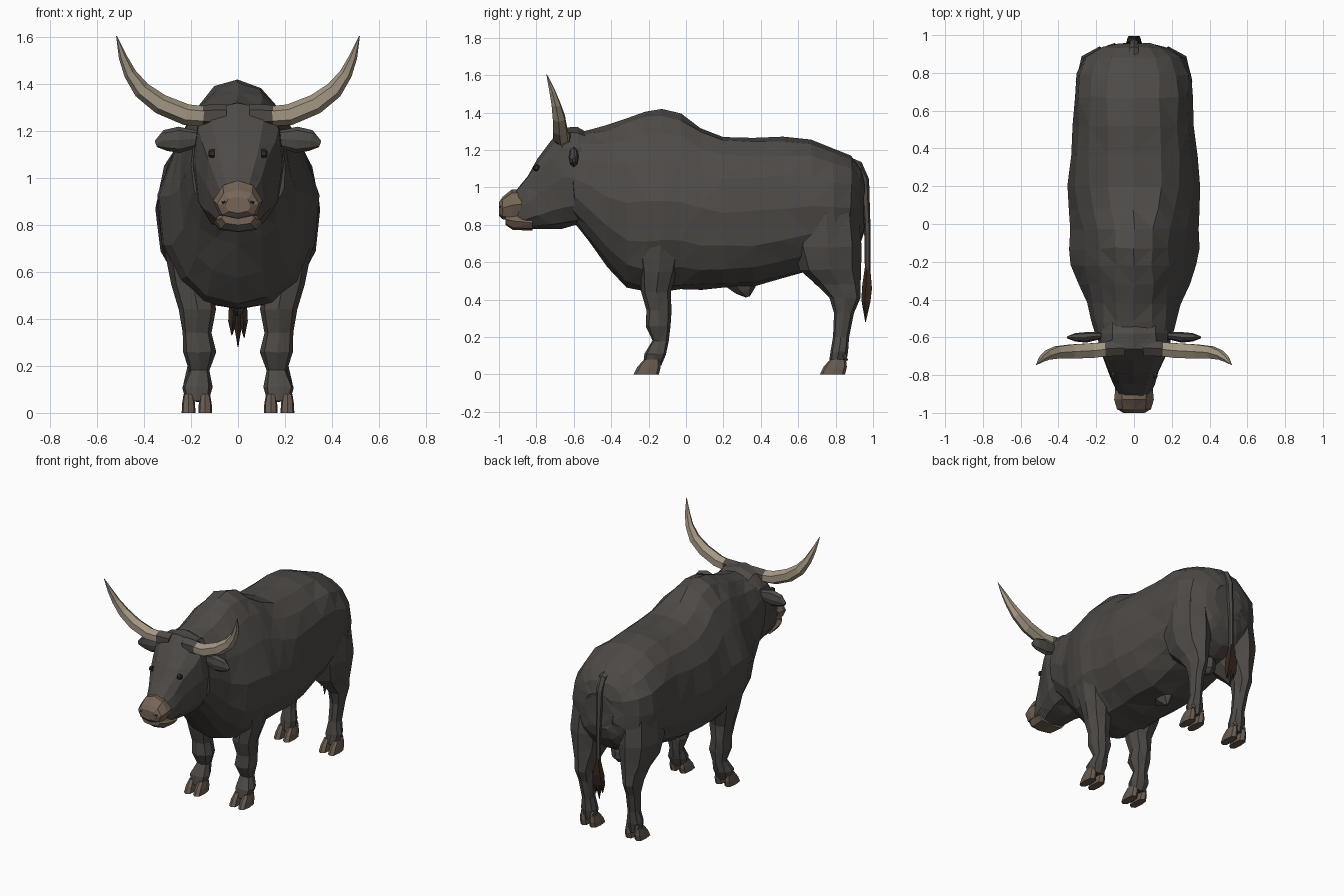
import bpy
import bmesh
import random
from math import cos, sin, tau, copysign
from mathutils import Vector

random.seed(4)
if "Cube" in bpy.data.objects:
    bpy.data.objects.remove(bpy.data.objects["Cube"], do_unlink=True)


def material(name, red, green, blue):
    mat = bpy.data.materials.new(name)
    mat.use_nodes = True
    colour = (red, green, blue, 1)
    mat.diffuse_color = colour
    shader = mat.node_tree.nodes["Principled BSDF"]
    shader.inputs["Base Color"].default_value = colour
    shader.inputs["Roughness"].default_value = 0.9
    return mat


hide = material("charcoal hide", .075, .068, .062)
horn = material("bone horn", .37, .31, .23)
skin = material("brown muzzle skin", .18, .13, .095)
hoof = material("brown hoof", .14, .105, .08)
hair = material("dark tail hair", .035, .02, .012)
dark = material("dark brown eye", .035, .025, .016)


def skin_rings(name, rings, mat, mirrored=False, jitter=0.0):
    """Join closed rings of points into a capped, flat-shaded solid."""
    bm = bmesh.new()
    loops = []
    for ring in rings:
        loops.append([bm.verts.new(p) for p in ring])
    for low, high in zip(loops, loops[1:]):
        for i in range(len(low)):
            k = i - 1
            bm.faces.new((low[k], low[i], high[i], high[k]))
    bm.faces.new(loops[0])
    bm.faces.new(loops[-1])
    if jitter:
        for v in bm.verts:
            v.co += Vector([random.uniform(-jitter, jitter) for axis in "xyz"])
    bmesh.ops.recalc_face_normals(bm, faces=bm.faces)
    bmesh.ops.triangulate(bm, faces=bm.faces)
    mesh = bpy.data.meshes.new(name)
    bm.to_mesh(mesh)
    bm.free()
    mesh.materials.append(mat)
    obj = bpy.data.objects.new(name, mesh)
    bpy.context.collection.objects.link(obj)
    if mirrored:
        obj.modifiers.new("Mirror", "MIRROR").use_mirror_merge = False
    return obj


def oval(sides, power):
    """Rounded-box outline as (across, up) pairs in the range -1 to 1."""
    for i in range(sides):
        a = tau * i / sides
        yield [copysign(abs(f) ** power, f) for f in (sin(a), cos(a))]


def trunk(name, stations, mat, sides=16, power=.85, jitter=0.0):
    """Loft along y; station = y, bottom, top, half width, widening of the top."""
    rings = []
    for y, low, high, width, widen in stations:
        mid, half = (low + high) / 2, (high - low) / 2
        rings.append([(width * s * (1 + widen * max(c, 0)), y, mid + half * c)
                      for s, c in oval(sides, power)])
    return skin_rings(name, rings, mat, jitter=jitter)


def limb(name, stations, mat, sides=8, power=.8, jitter=0.0):
    """Mirrored loft along z; station = z, y range, x range."""
    rings = []
    for z, back, front, inner, outer in stations:
        rings.append([((inner + outer + (outer - inner) * s) / 2,
                       (back + front + (front - back) * c) / 2, z)
                      for s, c in oval(sides, power)])
    return skin_rings(name, rings, mat, True, jitter)


def tube(name, path, across, mat, sides=6, mirrored=False, flat=1.0):
    """Loft along a path of x, y, z, radius; across is the side direction."""
    points = [Vector(p[:3]) for p in path]
    rings = []
    for i, p in enumerate(points):
        along = points[min(i + 1, len(points) - 1)] - points[max(i - 1, 0)]
        up = along.cross(across).normalized()
        r = path[i][3]
        rings.append([p + r * (s * flat * across + c * up)
                      for s, c in oval(sides, 1)])
    return skin_rings(name, rings, mat, mirrored)


X, Y = Vector((1, 0, 0)), Vector((0, 1, 0))

# Torso with neck, shoulder hump and rump
trunk("torso", [
    (-.60, .82, 1.29, .205, 0),
    (-.52, .72, 1.31, .225, -.05),
    (-.42, .58, 1.33, .245, -.12),
    (-.32, .47, 1.37, .295, -.25),
    (-.22, .44, 1.41, .335, -.36),
    (-.13, .44, 1.42, .345, -.4),
    (-.03, .45, 1.39, .34, -.34),
    (.08, .45, 1.32, .345, -.2),
    (.20, .46, 1.275, .35, -.1),
    (.36, .47, 1.27, .335, -.05),
    (.52, .51, 1.27, .32, -.05),
    (.67, .56, 1.25, .31, 0),
    (.79, .57, 1.21, .305, 0),
    (.88, .62, 1.165, .265, 0),
    (.935, .70, 1.10, .18, 0),
    (.955, .78, 1.02, .11, 0),
], hide, jitter=.006)

# Head
trunk("head", [
    (-.91, .79, .98, .08, 0),
    (-.85, .775, 1.06, .11, .05),
    (-.79, .775, 1.16, .13, .15),
    (-.72, .775, 1.25, .16, .15),
    (-.66, .78, 1.32, .185, .05),
    (-.58, .80, 1.32, .195, 0),
    (-.50, .86, 1.28, .185, 0),
], hide, sides=12, power=.75, jitter=.004)

# Muzzle and lower lip
trunk("muzzle", [
    (-1, .85, .92, .055, 0),
    (-.98, .83, .95, .09, -.15),
    (-.93, .82, .99, .105, -.25),
    (-.88, .83, .99, .10, -.2),
], skin, sides=8, power=.8)
trunk("lower_lip", [
    (-.965, .80, .86, .07, 0),
    (-.925, .772, .87, .095, 0),
    (-.82, .77, .85, .105, 0),
], skin, sides=8, power=.8)

# Nostrils and eyes
tube("nostrils", [(.055, -.995, .89, .01), (.058, -.98, .895, .018),
                  (.075, -.95, .90, .015)], X, dark, mirrored=True)
tube("eyes", [(.10, -.80, 1.105, .02), (.12, -.80, 1.105, .017),
              (.125, -.80, 1.105, .01)], Y, dark, mirrored=True)

# Ears, flattened leaves
tube("ears", [
    (.15, -.59, 1.17, .03),
    (.21, -.595, 1.165, .045),
    (.25, -.60, 1.163, .056),
    (.31, -.60, 1.16, .045),
    (.35, -.60, 1.145, .014),
], Y, hide, sides=8, mirrored=True, flat=.5)

# Horns and the hide sleeves at their roots
tube("horn_roots", [
    (.05, -.655, 1.265, .05),
    (.14, -.66, 1.265, .047),
    (.16, -.663, 1.265, .04),
], Y, hide, mirrored=True)
tube("horns", [
    (.12, -.66, 1.262, .042),
    (.22, -.67, 1.27, .045),
    (.33, -.675, 1.315, .043),
    (.41, -.68, 1.375, .037),
    (.46, -.695, 1.445, .027),
    (.49, -.715, 1.515, .018),
    (.517, -.745, 1.605, .002),
], Y, horn, mirrored=True)

# Front legs with bulging knees and fetlocks
limb("front_legs", [
    (.86, -.26, -.03, .12, .29),
    (.70, -.27, -.01, .11, .315),
    (.55, -.245, -.045, .10, .285),
    (.44, -.24, -.08, .095, .25),
    (.34, -.21, -.08, .115, .235),
    (.26, -.215, -.08, .095, .235),
    (.18, -.18, -.095, .12, .21),
    (.11, -.22, -.105, .11, .24),
    (.05, -.23, -.13, .125, .22),
], hide, jitter=.003)

# Hind legs with thighs and hocks
limb("hind_legs", [
    (1.0, .67, .85, .10, .25),
    (.86, .59, .92, .06, .30),
    (.68, .575, .94, .06, .31),
    (.56, .61, .935, .08, .285),
    (.48, .70, .935, .11, .255),
    (.41, .765, .935, .13, .24),
    (.33, .79, .90, .135, .23),
    (.20, .785, .87, .135, .215),
    (.12, .77, .865, .12, .235),
    (.05, .76, .85, .125, .22),
], hide, power=.95, jitter=.003)

# Cloven hooves and dewclaws
for place, toe in (("front", -.28), ("hind", .715)):
    heel = toe + .145
    for side, inner, outer in (("inner", .11, .169), ("outer", .181, .24)):
        limb(place + "_" + side + "_claws", [
            (0, toe, heel - .01, inner, outer),
            (.04, toe + .02, heel, inner + .002, outer - .002),
            (.08, toe + .055, heel - .005, inner + .01, outer - .008),
        ], hoof, power=.7)
        middle = (inner + outer) / 2
        tube(place + "_" + side + "_dewclaws", [
            (middle, heel - .02, .105, .014),
            (middle, heel + .004, .075, .004)], X, hoof, sides=4, mirrored=True)

# Belly sheath and the pouch between the thighs
tube("sheath", [
    (0, .30, .50, .09),
    (0, .32, .45, .055),
    (0, .33, .415, .012),
], X, hide, flat=.6)
tube("pouch", [
    (0, .72, .62, .05),
    (0, .73, .54, .06),
    (0, .735, .49, .05),
    (0, .735, .46, .015),
], X, hide)

# Tail and its hair tuft
tube("tail", [
    (0, .85, 1.14, .03),
    (0, .92, 1.115, .028),
    (0, .955, 1.04, .024),
    (0, .969, .80, .017),
    (0, .972, .52, .015),
], X, hide)
for name, drift, end in (("middle", 0, .28), ("left", .022, .32), ("right", -.022, .33)):
    tube("tail_tuft_" + name, [
        (0, .972, .57, .016),
        (drift * .7, .97, .46, .03),
        (drift, .965, .39, .026),
        (drift * 1.2, .96, end, .002),
    ], X, hair, sides=5, flat=.8)
